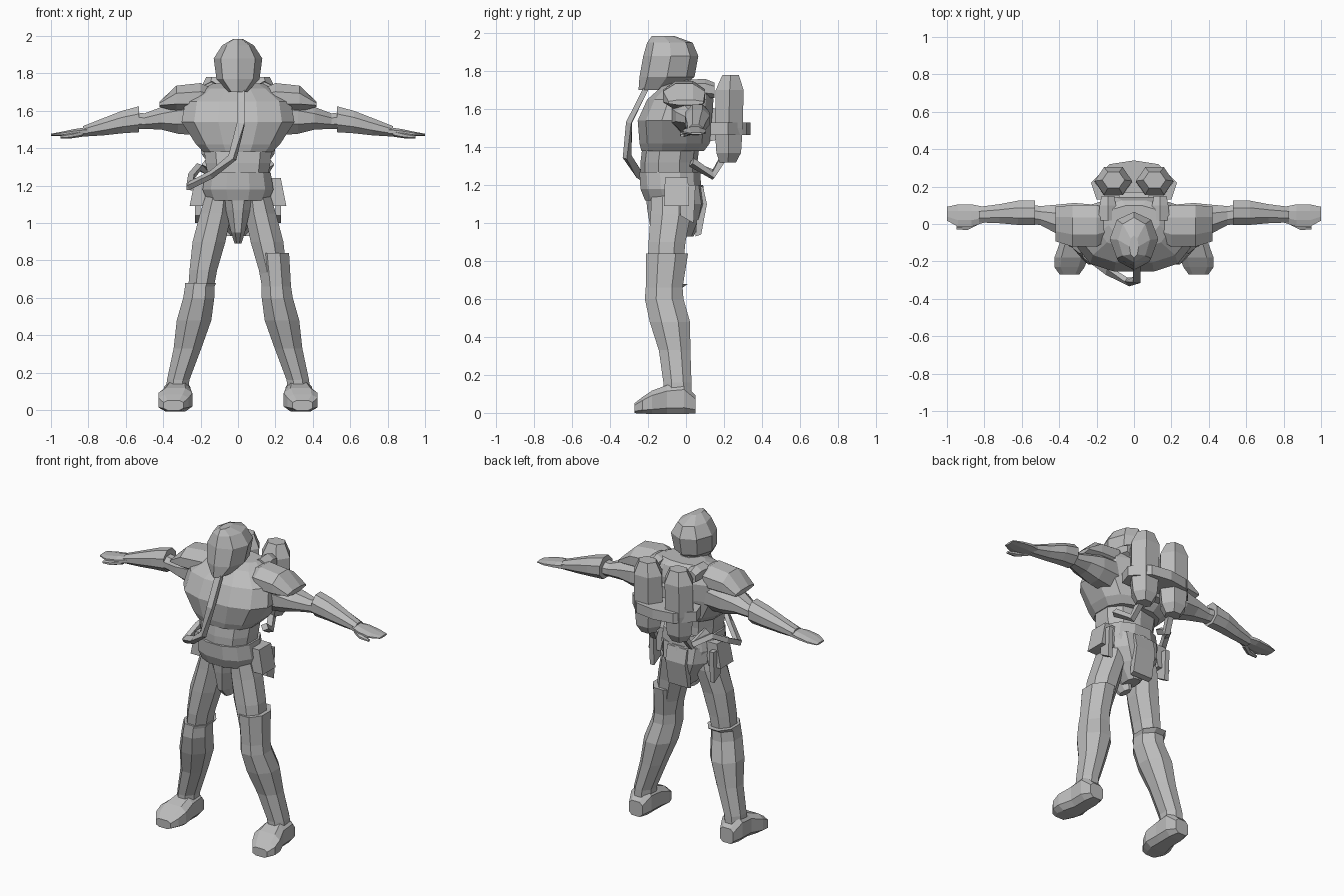
import bpy
import bmesh
from math import cos, sin, pi, copysign
from mathutils import Vector

default = bpy.data.objects.get("Cube")
if default:
    bpy.data.objects.remove(default, do_unlink=True)

grey = bpy.data.materials.new("plain grey")
grey.use_nodes = True
grey.diffuse_color = (.5, .5, .5, 1)
grey.node_tree.nodes["Principled BSDF"].inputs["Base Color"].default_value = grey.diffuse_color


def finish(name, bm):
    """Turn a bmesh into a flat shaded grey object."""
    bmesh.ops.recalc_face_normals(bm, faces=bm.faces)
    mesh = bpy.data.meshes.new(name)
    bm.to_mesh(mesh)
    bm.free()
    mesh.materials.append(grey)
    obj = bpy.data.objects.new(name, mesh)
    bpy.context.scene.collection.objects.link(obj)
    return obj


def place(axis, along, a, b):
    """Put a cross-section point into space, with the section normal to the axis."""
    return {"x": Vector((along, a, b)),
            "y": Vector((a, along, b)),
            "z": Vector((a, b, along))}[axis]


def bridge(bm, loops, closed=False):
    """Skin neighbouring loops with quads, capping or joining the ends."""
    pairs = list(zip(loops, loops[1:]))
    if closed:
        pairs.append((loops[-1], loops[0]))
    for low, high in pairs:
        for i in range(len(low)):
            j = (i + 1) % len(low)
            bm.faces.new((low[i], low[j], high[j], high[i]))
    if not closed:
        bm.faces.new(loops[0])
        bm.faces.new(loops[-1])


def loft(name, axis, rings, sides=8, power=1, turn=.5, flip=1):
    """Skin rings of (along, centre a, centre b, radius a, radius b)."""
    bm = bmesh.new()
    loops = []
    for along, a, b, ra, rb in rings:
        loop = []
        for i in range(sides):
            angle = 2 * pi * (i + turn) / sides
            c, s = cos(angle), sin(angle)
            c = copysign(abs(c) ** power, c)
            s = copysign(abs(s) ** power, s)
            point = place(axis, along, a + ra * c, b + rb * s)
            point.x *= flip
            loop.append(bm.verts.new(point))
        loops.append(loop)
    bridge(bm, loops)
    return finish(name, bm)


def tube(name, points, width, depth):
    """Sweep a rectangular section along a path."""
    path = [Vector(p) for p in points]
    bm = bmesh.new()
    loops = []
    for i, p in enumerate(path):
        direction = (path[min(i + 1, len(path) - 1)] - path[max(i - 1, 0)]).normalized()
        side = direction.cross(Vector((0, -.6, .8))).normalized() * width
        rise = side.cross(direction).normalized() * depth
        loops.append([bm.verts.new(p + u * side + v * rise)
                      for u, v in ((-1, -1), (1, -1), (1, 1), (-1, 1))])
    bridge(bm, loops)
    return finish(name, bm)


def prism(name, outline, thickness, axis="z", start=0, flip=1):
    """Extrude a flat outline along an axis."""
    bm = bmesh.new()
    loops = []
    for along in (start, start + thickness):
        points = [place(axis, along, a, b) for a, b in outline]
        loops.append([bm.verts.new((p.x * flip, p.y, p.z)) for p in points])
    bridge(bm, loops)
    return finish(name, bm)


# Head with a keeled mask, and neck
loft("head", "z", [(1.70, 0, -.15, .05, .1), (1.77, 0, -.1, .115, .145),
                   (1.88, 0, -.08, .13, .145), (1.95, 0, -.085, .085, .12),
                   (1.985, 0, -.12, .025, .06)], turn=0)
loft("neck", "z", [(1.62, 0, -.04, .11, .11), (1.71, 0, -.05, .075, .08),
                   (1.8, 0, -.07, .07, .07)])

# Torso, collar and belt
loft("chest", "z", [(1.38, 0, -.07, .19, .17), (1.42, 0, -.06, .23, .19),
                    (1.54, 0, -.06, .31, .2), (1.65, 0, -.03, .29, .18),
                    (1.72, 0, 0, .19, .13), (1.745, 0, .02, .14, .08)], 12, .8)
loft("abdomen", "z", [(1.24, 0, -.09, .165, .15), (1.32, 0, -.09, .18, .15),
                      (1.4, 0, -.08, .19, .15)], 10, .85)
loft("belt", "z", [(1.12, 0, -.07, .17, .15), (1.18, 0, -.08, .195, .165),
                   (1.27, 0, -.085, .18, .165)], 12, .85)
loft("pelvis", "z", [(.93, 0, -.03, .04, .07), (1.02, 0, -.035, .11, .12),
                     (1.1, 0, -.04, .165, .145), (1.2, 0, -.05, .18, .14)], 10, .85)
loft("groin_guard", "z", [(.89, 0, -.08, .02, .05), (.95, 0, -.11, .04, .08),
                          (1.07, 0, -.13, .07, .08), (1.16, 0, -.13, .1, .09)])
prism("rear_flap", [(.04, 1.2), (.09, 1.19), (.11, 1.1), (.08, .94), (.05, .93), (.06, 1.08)],
      .14, "x", -.07)

# Each side: arm, shoulder plate, leg, foot, pouch, tank
for side, flip in (("left", 1), ("right", -1)):
    loft(side + "_upper_arm", "x", [(.2, .01, 1.57, .1, .11), (.32, .02, 1.565, .1, .095),
                                    (.41, .025, 1.56, .085, .065), (.5, .045, 1.545, .055, .045),
                                    (.58, .055, 1.55, .055, .05)], flip=flip)
    loft(side + "_forearm", "x", [(.53, .06, 1.555, .07, .075), (.62, .06, 1.54, .07, .065),
                                  (.72, .055, 1.515, .055, .05), (.83, .05, 1.49, .045, .03)],
         flip=flip)
    loft(side + "_hand", "x", [(.8, .05, 1.49, .045, .025), (.87, .045, 1.485, .065, .02),
                               (.94, .045, 1.477, .065, .013), (1, .055, 1.472, .04, .006)],
         flip=flip)
    loft(side + "_thumb", "x", [(.83, .02, 1.48, .025, .018), (.89, -.015, 1.467, .02, .014),
                                (.95, -.02, 1.46, .01, .008)], 6, flip=flip)
    loft(side + "_shoulder_plate", "x", [(.11, 0, 1.665, .08, .045), (.2, -.01, 1.67, .12, .085),
                                         (.33, -.01, 1.665, .12, .075),
                                         (.42, 0, 1.635, .1, .015)], flip=flip)

    # The left leg guard reaches higher than the right
    top, cx = ((.84, .19) if flip > 0 else (.68, .2))
    loft(side + "_thigh", "z", [(.6, .205, -.11, .07, .09), (.75, .185, -.11, .08, .1),
                                (.9, .155, -.1, .095, .105), (1.05, .12, -.08, .09, .115),
                                (1.16, .1, -.08, .075, .11)], flip=flip)
    loft(side + "_shin_guard", "z", [(.1, .325, -.045, .065, .08), (.16, .32, -.045, .065, .08),
                                     (.33, .27, -.06, .08, .09), (.48, .235, -.085, .1, .115),
                                     (.6, .21, -.115, .09, .11), (.66, .205, -.115, .085, .105),
                                     (top, cx, -.1, .09, .12)], flip=flip)
    loft(side + "_foot", "y", [(.05, .325, .045, .05, .05), (-.01, .325, .075, .075, .085),
                               (-.1, .325, .07, .075, .08), (-.18, .335, .055, .095, .065),
                               (-.23, .345, .04, .085, .045), (-.27, .345, .025, .055, .028)],
         power=.6, flip=flip)
    loft(side + "_pouch", "z", [(1.09, .215, -.05, .05, .075), (1.24, .185, -.05, .05, .07)],
         4, .4, flip=flip)
    prism(side + "_hip_plate", [(.05, 1.2), (-.03, 1.2), (-.03, 1.04), (.04, 1.0)], .03, "x",
          .2, flip)
    loft(side + "_tank", "z", [(1.32, .11, .22, .05, .05), (1.37, .11, .225, .085, .075),
                               (1.5, .11, .225, .1, .085), (1.7, .11, .23, .1, .085),
                               (1.78, .11, .235, .06, .05)], 6, turn=0, flip=flip)
    loft(side + "_collar", "y", [(.02, .14, 1.71, .06, .045), (.1, .14, 1.71, .05, .05),
                                 (.15, .14, 1.7, .04, .04)], 6, flip=flip)
    tube(side + "_tank_pipe", [(.11 * flip, .2, 1.35), (.13 * flip, .14, 1.25),
                               (.17 * flip, .03, 1.32)], .018, .018)

# Tank strap and its mount on the back
half = [(0, .34), (.13, .32), (.23, .22), (.2, .13)]
prism("tank_strap", half + [(-x, y) for x, y in reversed(half[1:])], .065, "z", 1.465)
prism("tank_mount", [(.08, 1.42), (.08, 1.62), (.17, 1.6), (.17, 1.44)], .16, "x", -.08)

# Breathing hose from the mask round the right hip
tube("breathing_hose", [(.015, -.21, 1.71), (.015, -.3, 1.53), (-.03, -.31, 1.35),
                        (-.14, -.25, 1.26), (-.26, -.16, 1.2)], .02, .014)
tube("hose_return", [(-.26, -.17, 1.19), (-.25, -.05, 1.25), (-.21, .04, 1.3),
                     (-.14, .14, 1.26)], .016, .016)
